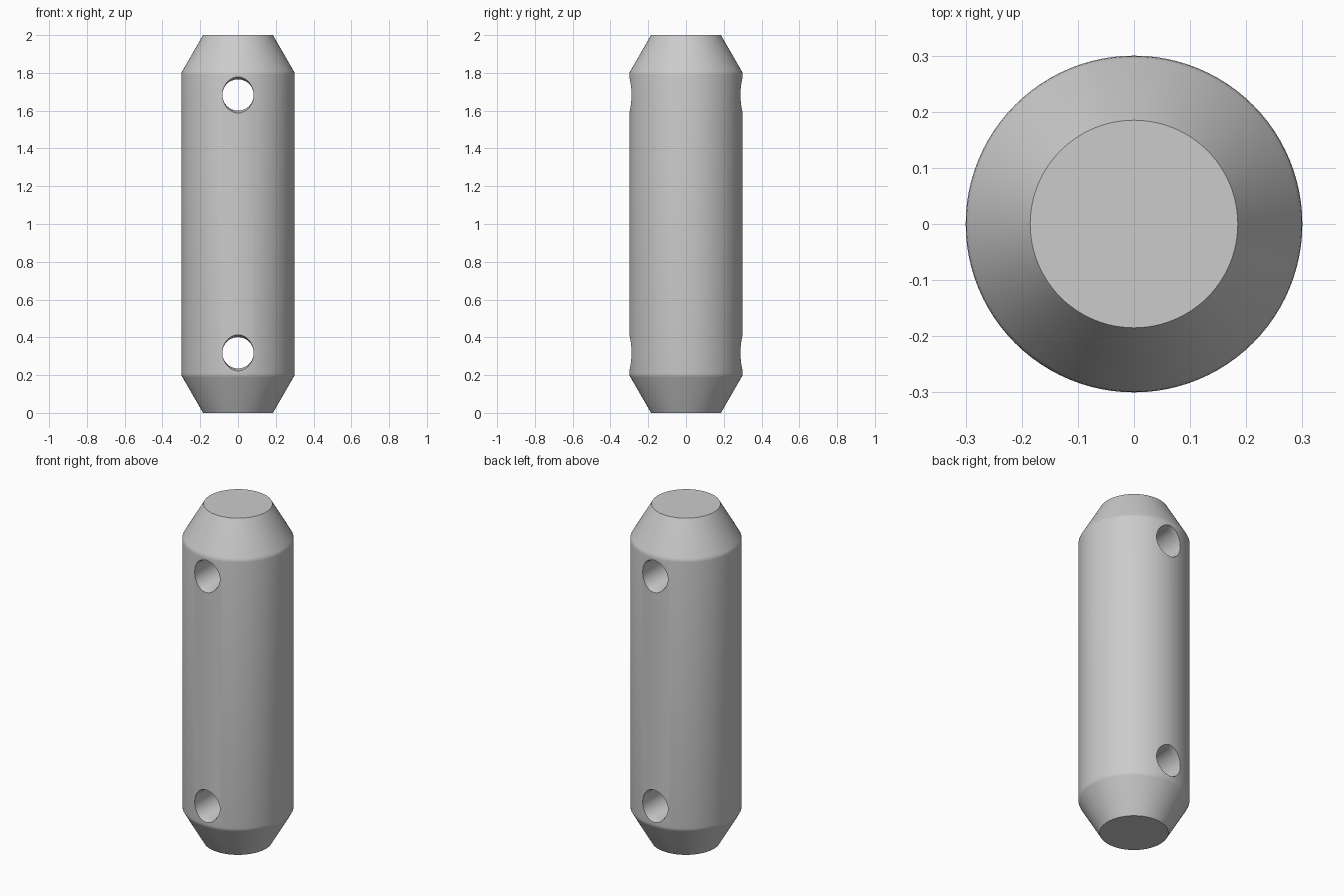
import bpy, bmesh, math

if "Cube" in bpy.data.objects:
    bpy.data.objects.remove(bpy.data.objects["Cube"])

SEG = 96


def make_object(name, bm):
    bmesh.ops.recalc_face_normals(bm, faces=bm.faces)
    mesh = bpy.data.meshes.new(name)
    bm.to_mesh(mesh)
    bm.free()
    obj = bpy.data.objects.new(name, mesh)
    bpy.context.collection.objects.link(obj)
    return obj


def loft(name, rings):
    """Closed, capped solid through a list of point rings."""
    bm = bmesh.new()
    loops = [[bm.verts.new(p) for p in ring] for ring in rings]
    for a, b in zip(loops, loops[1:]):
        for i in range(len(a)):
            j = (i + 1) % len(a)
            bm.faces.new((a[i], a[j], b[j], b[i]))
    bm.faces.new(loops[0])
    bm.faces.new(loops[-1])
    return make_object(name, bm)


def circle(n):
    return [(math.cos(2 * math.pi * i / n), math.sin(2 * math.pi * i / n)) for i in range(n)]


# Round pin body with tapered ends and slightly softened shoulders
half = [(0.185, 0.0), (0.294, 0.189), (0.2985, 0.198), (0.3, 0.21)]
profile = half + [(r, 2 - z) for r, z in reversed(half)]
pin = loft("pin_body", [[(r * c, r * s, z) for c, s in circle(SEG)] for r, z in profile])

# Two through holes along y, flared vertically at each mouth
sections = [(-0.4, 0.096), (-0.3, 0.096), (-0.265, 0.083),
            (0.265, 0.083), (0.3, 0.096), (0.4, 0.096)]
for z0 in (0.318, 1.683):
    cutter = loft("hole_cutter", [[(0.083 * c, y, z0 + h * s) for c, s in circle(48)]
                                  for y, h in sections])
    cutter.hide_render = True
    bpy.context.view_layer.objects.active = pin
    mod = pin.modifiers.new("hole", 'BOOLEAN')
    mod.operation = 'DIFFERENCE'
    mod.solver = 'EXACT'
    mod.object = cutter
    bpy.ops.object.modifier_apply(modifier=mod.name)
    bpy.data.objects.remove(cutter, do_unlink=True)

# Smooth walls, crisp rims
bpy.ops.object.select_all(action='DESELECT')
pin.select_set(True)
bpy.context.view_layer.objects.active = pin
bpy.ops.object.shade_smooth_by_angle(angle=math.radians(35))
